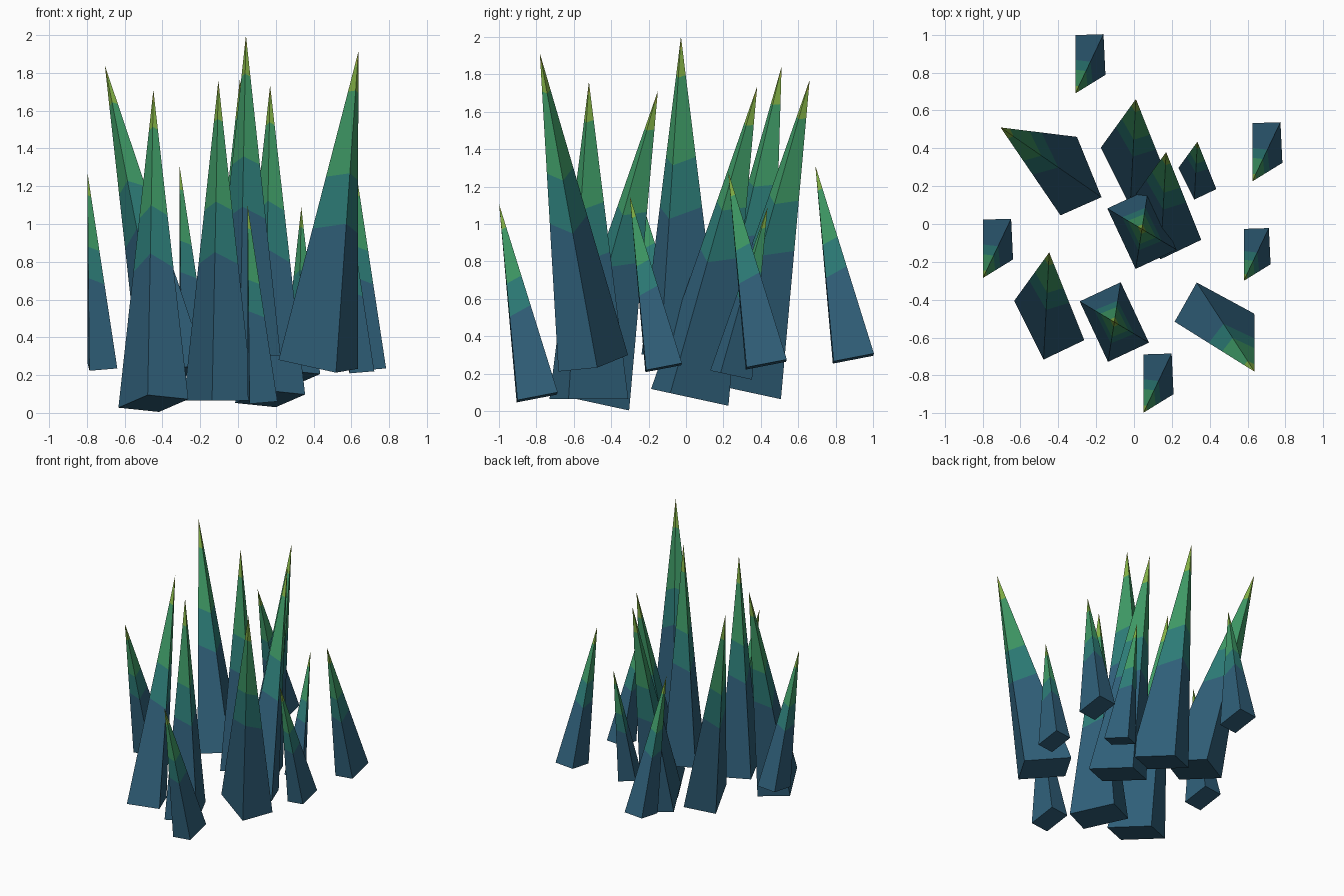
import bpy, bmesh
from mathutils import Vector

if "Cube" in bpy.data.objects:
    bpy.data.objects.remove(bpy.data.objects["Cube"])


def material(name, hexcode):
    m = bpy.data.materials.new(name)
    srgb = [int(hexcode[i:i + 2], 16) / 255 for i in (0, 2, 4)]
    m.diffuse_color = [c / 12.92 if c <= .04045 else ((c + .055) / 1.055) ** 2.4 for c in srgb] + [1]
    m.use_nodes = True
    m.node_tree.nodes["Principled BSDF"].inputs["Base Color"].default_value = m.diffuse_color
    return m


# Colours from tip to base, and the fraction of the length where each ends
MATS = [material("tip_yellow", "A3B445"), material("lime_green", "82B045"),
        material("green", "3F9A66"), material("teal", "2D7D78"),
        material("deep_blue", "30607A")]
BANDS = [.04, .125, .392, .555, 1.0]


def spike(name, tip, axis, long_dir, scale=1):
    """Right pyramid on a rectangle, cut into colour bands along its length."""
    tip, axis = Vector(tip), Vector(axis) * scale
    centre, length, n = tip - axis, axis.length, axis.normalized()
    dx, dy = long_dir
    a = Vector((dx, dy, -(dx * n.x + dy * n.y) / n.z)).normalized()
    b = n.cross(a) * length * .0705
    a = a * length * .104
    signs = [(1, 1), (-1, 1), (-1, -1), (1, -1)]
    bm = bmesh.new()
    top = bm.verts.new(tip)
    prev = None
    for k, f in enumerate(BANDS):
        ring = []
        for s, t in signs:
            # band lines sit a little higher on two opposite edges
            g = f if f == 1 else f * (1 + .034 * s * t)
            ring.append(bm.verts.new(tip.lerp(centre + s * a + t * b, g)))
        for i in range(4):
            j = (i + 1) % 4
            vs = [top, ring[i], ring[j]] if prev is None else [prev[i], ring[i], ring[j], prev[j]]
            bm.faces.new(vs).material_index = k
        prev = ring
    bm.faces.new(prev[::-1]).material_index = len(BANDS) - 1
    bmesh.ops.recalc_face_normals(bm, faces=bm.faces)
    me = bpy.data.meshes.new(name)
    bm.to_mesh(me)
    bm.free()
    for m in MATS:
        me.materials.append(m)
    bpy.context.collection.objects.link(bpy.data.objects.new(name, me))


# Upright central spikes
for i, tip in enumerate([(.042, -.027, 2.0), (-.104, -.518, 1.76)]):
    spike(f"upright_spike_{i}", tip, (0, 0, 1.695), (.15, -.32))

# Spikes leaning backwards, the last one small
BACK = [(-.448, -.15, 1.71, 1), (.01, .66, 1.77, 1), (.17, .38, 1.735, 1), (.335, .435, 1.09, .54)]
for i, (x, y, z, s) in enumerate(BACK):
    spike(f"back_leaning_spike_{i}", (x, y, z), (0, .36, 1.66), (.155, -.31), s)

# Spikes leaning outwards at the corners
spike("left_leaning_spike", (-.705, .51, 1.84), (-.36, .257, 1.637), (.13, -.32))
spike("right_leaning_spike", (.637, -.78, 1.912), (.212, -.285, 1.655), (.305, -.165))

# Small outer spikes
OUTER = [(-.31, .69, 1.312, 1), (.625, .225, 1.28, 1), (-.798, -.285, 1.28, 1),
         (.58, -.30, 1.15, .89), (.05, -.997, 1.105, 1)]
for i, (x, y, z, s) in enumerate(OUTER):
    spike(f"outer_spike_{i}", (x, y, z), (-.08, -.203, 1.03), (-.01, .21), s)
